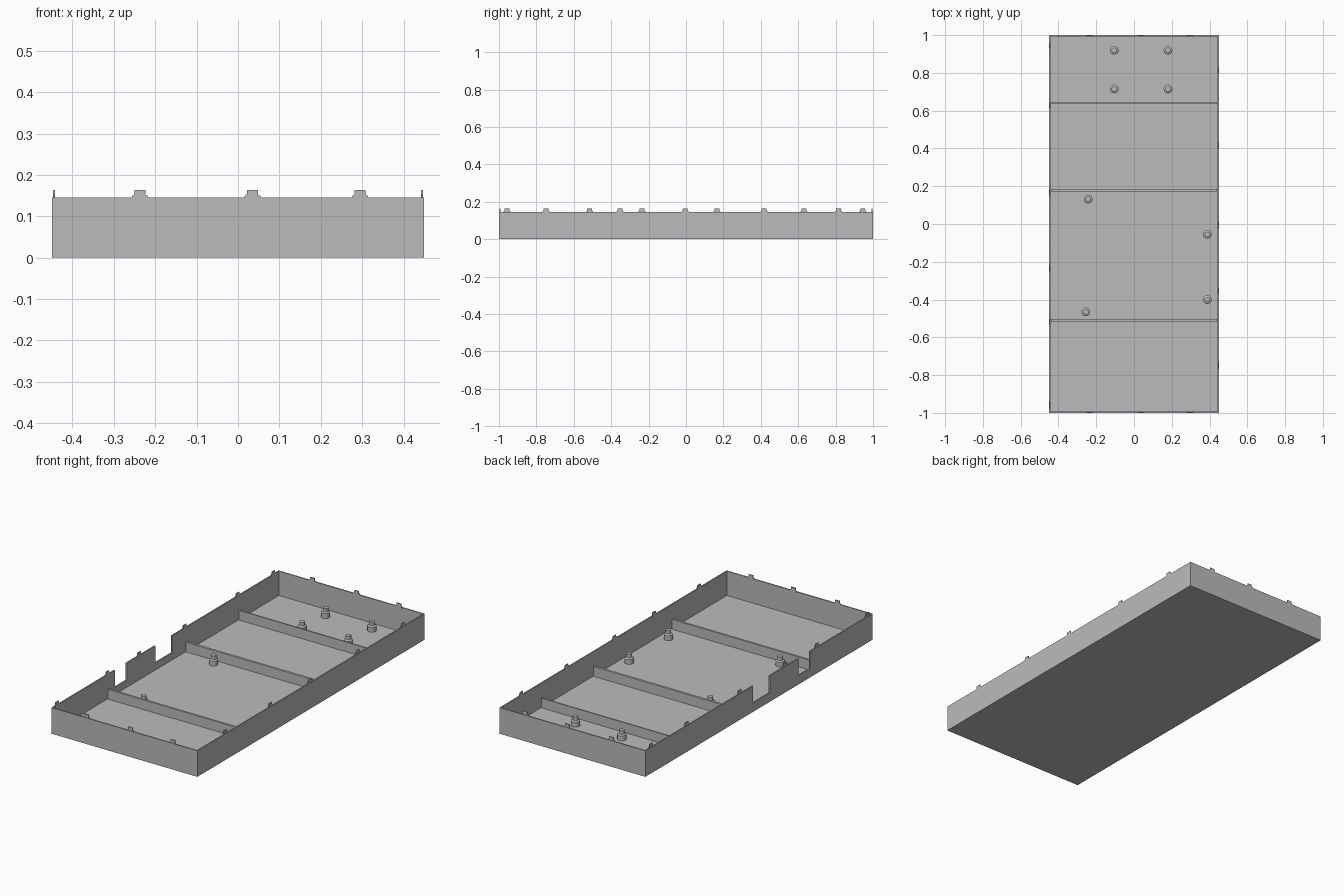
import bpy, bmesh
from math import pi
from mathutils import Matrix, Vector

if "Cube" in bpy.data.objects:
    bpy.data.objects.remove(bpy.data.objects["Cube"])

W, L, H = 0.45, 1.0, 0.145      # half width, half length, wall height
WALL, FLOOR = 0.01, 0.01

grey = bpy.data.materials.new("plain grey")
grey.use_nodes = True
grey.diffuse_color = (0.5, 0.5, 0.5, 1)
grey.node_tree.nodes["Principled BSDF"].inputs["Base Color"].default_value = (0.5, 0.5, 0.5, 1)


def finish(name, bm):
    bmesh.ops.recalc_face_normals(bm, faces=bm.faces)
    mesh = bpy.data.meshes.new(name)
    bm.to_mesh(mesh)
    bm.free()
    mesh.materials.append(grey)
    obj = bpy.data.objects.new(name, mesh)
    bpy.context.collection.objects.link(obj)
    return obj


def add_box(bm, lo, hi):
    lo, hi = Vector(lo), Vector(hi)
    m = Matrix.Translation((lo + hi) / 2) @ Matrix.Diagonal((*(hi - lo), 1))
    return bmesh.ops.create_cube(bm, size=1, matrix=m)


def box(name, lo, hi):
    bm = bmesh.new()
    add_box(bm, lo, hi)
    return finish(name, bm)


# Open tray: a block whose top is inset and pushed down to the floor
bm = bmesh.new()
add_box(bm, (-W, -L, 0), (W, L, H))
top = max(bm.faces, key=lambda f: f.calc_center_median().z)
bmesh.ops.inset_region(bm, faces=[top], thickness=WALL)
inner = bmesh.ops.extrude_face_region(bm, geom=[top])["geom"]
bmesh.ops.delete(bm, geom=[top], context="FACES_ONLY")
for v in inner:
    if isinstance(v, bmesh.types.BMVert):
        v.co.z = FLOOR
tray = finish("tray", bm)

# Connector notches in the -x wall
bm = bmesh.new()
for y0, y1 in ((-0.45, -0.345), (-0.095, 0.053)):
    add_box(bm, (-W - 0.05, y0, 0.05), (-W + WALL + 0.02, y1, H + 0.05))
cutter = finish("notch_cutter", bm)
cutter.hide_render = True
mod = tray.modifiers.new("notches", "BOOLEAN")
mod.operation, mod.object, mod.solver = "DIFFERENCE", cutter, "EXACT"
bpy.context.view_layer.objects.active = tray
bpy.ops.object.modifier_apply(modifier=mod.name)
bpy.data.objects.remove(cutter)

# Low cross dividers
for name, y, t in (("front_divider", -0.51, 0.012),
                   ("middle_divider", 0.178, 0.013),
                   ("back_divider", 0.64, 0.007)):
    box(name, (-W + WALL, y - t / 2, FLOOR), (W - WALL, y + t / 2, 0.064))


# Stepped standoffs: wide foot, short shoulder, narrow pin
def standoff(name, x, y):
    bm = bmesh.new()
    profile = ((0, FLOOR), (0.023, FLOOR), (0.023, 0.037), (0.014, 0.042), (0.014, 0.062), (0, 0.062))
    verts = [bm.verts.new((x + r, y, z)) for r, z in profile]
    edges = [bm.edges.new(pair) for pair in zip(verts, verts[1:])]
    bmesh.ops.spin(bm, geom=verts + edges, cent=(x, y, 0), axis=(0, 0, 1), angle=2 * pi, steps=24)
    bmesh.ops.remove_doubles(bm, verts=bm.verts, dist=1e-5)
    obj = finish(name, bm)
    bpy.ops.object.select_all(action="DESELECT")
    obj.select_set(True)
    bpy.context.view_layer.objects.active = obj
    bpy.ops.object.shade_smooth_by_angle()


spots = [(x, y) for x in (-0.105, 0.18) for y in (0.715, 0.92)]
spots += [(-0.243, 0.132), (0.388, -0.055), (0.388, -0.4), (-0.255, -0.465)]
for i, (x, y) in enumerate(spots):
    standoff(f"standoff_{i + 1}", x, y)


# Snap tabs: thin stepped plates along the rim
def tab(name, place):
    half = ((0.019, H - 0.004), (0.019, 0.149), (0.014, 0.152), (0.013, 0.164))
    outline = list(half) + [(-a, z) for a, z in reversed(half)]
    bm = bmesh.new()
    face = bm.faces.new([bm.verts.new(place(a, 0.003, z)) for a, z in outline])
    moved = bmesh.ops.extrude_face_region(bm, geom=[face])["geom"]
    shift = Vector(place(0, 0.008, 0)) - Vector(place(0, 0.003, 0))
    bmesh.ops.translate(bm, vec=shift, verts=[v for v in moved if isinstance(v, bmesh.types.BMVert)])
    finish(name, bm)


for s, side in ((-1, "front"), (1, "back")):
    for i, x in enumerate((-0.237, 0.035, 0.295)):
        tab(f"{side}_tab_{i + 1}", lambda a, d, z: (x + a, s * (L - d), z))
rows = ((-1, "right", (-0.957, -0.515, -0.235, 0.165, 0.63, 0.945)),
        (1, "left", (-0.748, -0.352, -0.004, 0.418, 0.815)))
for s, side, ys in rows:
    for i, y in enumerate(ys):
        tab(f"{side}_tab_{i + 1}", lambda a, d, z: (s * (W - d), y + a, z))
